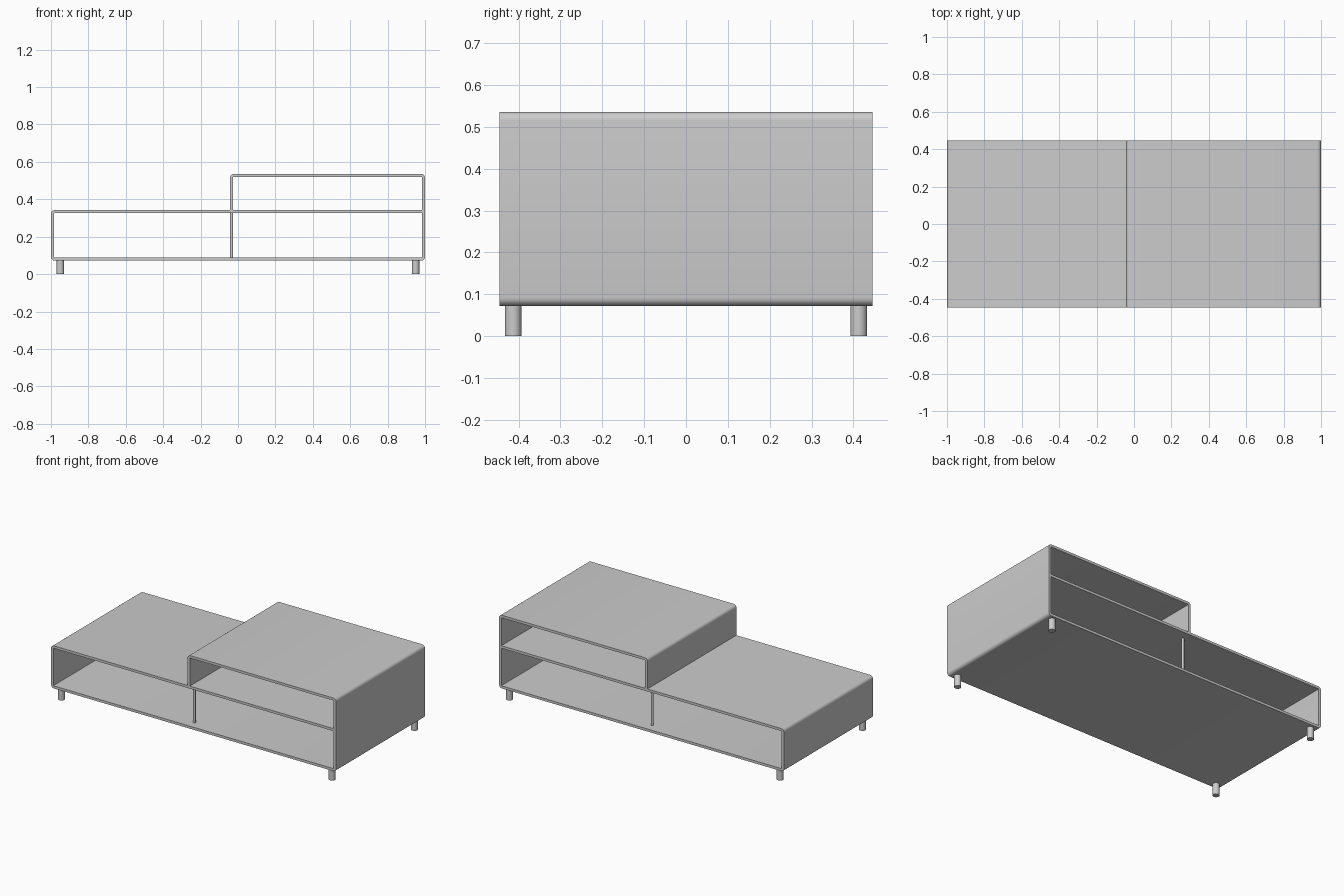
import bpy, bmesh, math
from mathutils import Vector

cube = bpy.data.objects.get("Cube")
if cube:
    bpy.data.objects.remove(cube, do_unlink=True)

HALF_DEPTH = 0.446
T = 0.016                      # board thickness
LOW, SHELF, TOP = 0.072, 0.342, 0.536
STEP = -0.042                  # outer face of the raised section

grey = bpy.data.materials.new("grey")
grey.use_nodes = True
grey.diffuse_color = (0.6, 0.6, 0.6, 1)
grey.node_tree.nodes["Principled BSDF"].inputs["Base Color"].default_value = (0.6, 0.6, 0.6, 1)


def add_object(name, bm):
    bmesh.ops.recalc_face_normals(bm, faces=bm.faces)
    mesh = bpy.data.meshes.new(name)
    bm.to_mesh(mesh)
    bm.free()
    obj = bpy.data.objects.new(name, mesh)
    bpy.context.collection.objects.link(obj)
    mesh.materials.append(grey)
    bpy.ops.object.select_all(action='DESELECT')
    obj.select_set(True)
    bpy.context.view_layer.objects.active = obj
    bpy.ops.object.shade_smooth_by_angle(angle=math.radians(35))
    return obj


def rounded_outlines(corners, radius, thickness, steps=6):
    """Outer and inner outlines of a board bent round counter-clockwise corners."""
    outer, inner = [], []
    for i, c in enumerate(corners):
        c = Vector(c)
        a = (c - Vector(corners[i - 1])).normalized()
        b = (Vector(corners[(i + 1) % len(corners)]) - c).normalized()
        convex = a.x * b.y - a.y * b.x > 0
        r = radius if convex else 0.001
        centre = c - a * r + b * r
        inner_r = r - thickness if convex else r + thickness
        for k in range(steps + 1):
            t = k / steps * math.pi / 2
            d = a * math.sin(t) - b * math.cos(t)
            outer.append(centre + d * r)
            inner.append(centre + d * inner_r)
    return outer, inner


def cylinder(name, x, y, z0, z1, radius, sides):
    bm = bmesh.new()
    bmesh.ops.create_cone(bm, cap_ends=True, segments=sides, radius1=radius,
                          radius2=radius, depth=z1 - z0)
    bmesh.ops.translate(bm, verts=bm.verts, vec=(x, y, (z0 + z1) / 2))
    add_object(name, bm)


# Bent board shell, open at front and back
corners = [(-1, LOW), (1, LOW), (1, TOP), (STEP, TOP), (STEP, SHELF), (-1, SHELF)]
bm = bmesh.new()
outlines = rounded_outlines(corners, 0.02, T)
loops = [[bm.verts.new((p.x, y, p.y)) for p in line]
         for line, y in ((outlines[0], -HALF_DEPTH), (outlines[0], HALF_DEPTH),
                         (outlines[1], HALF_DEPTH), (outlines[1], -HALF_DEPTH))]
count = len(loops[0])
for n in range(4):
    p, q = loops[n], loops[(n + 1) % 4]
    for i in range(count):
        j = (i + 1) % count
        bm.faces.new((p[i], p[j], q[j], q[i]))
add_object("shell", bm)

# Shelf carrying the low top through the raised section
bm = bmesh.new()
bmesh.ops.create_cube(bm, size=1)
right_end = 1 - T / 2
bmesh.ops.scale(bm, verts=bm.verts, vec=(right_end - STEP, 2 * HALF_DEPTH, T))
bmesh.ops.translate(bm, verts=bm.verts, vec=((STEP + right_end) / 2, 0, SHELF - T / 2))
add_object("middle_shelf", bm)

# Legs and thin support posts
for y, end in ((-1, "front"), (1, "back")):
    cylinder(end + "_post", STEP + T / 2, y * 0.388, LOW + T / 2, SHELF - T / 2, 0.008, 16)
    for x, side in ((-1, "right"), (1, "left")):
        cylinder(f"{end}_{side}_leg", x * 0.95, y * 0.413, 0, LOW + T / 2, 0.02, 24)
